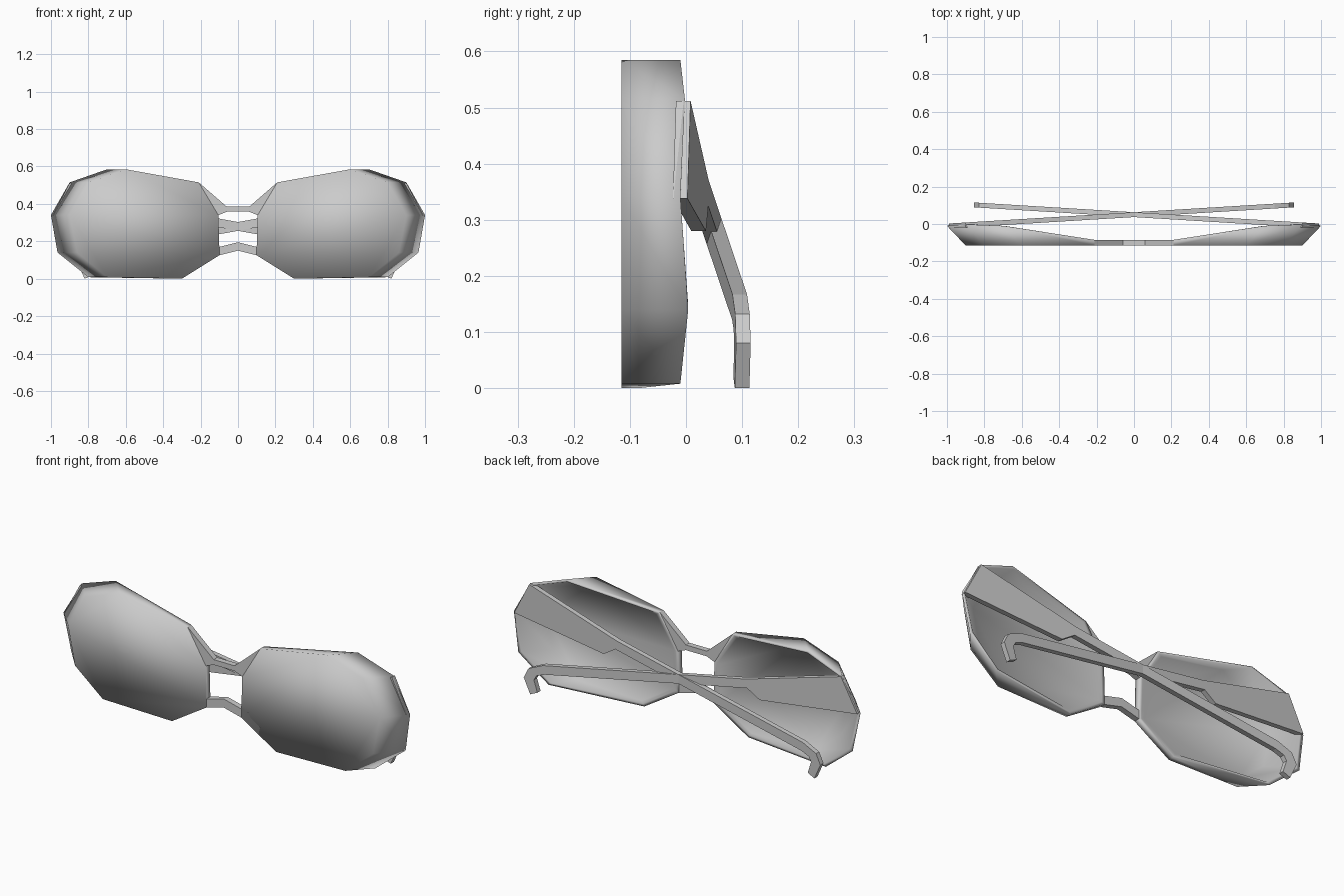
import bpy, bmesh

if "Cube" in bpy.data.objects:
    bpy.data.objects.remove(bpy.data.objects["Cube"])

FRONT, BACK = -0.115, -0.085     # faces of the thin bridge and lens plate


def make_object(name, verts, faces, smooth=False, mirror=True):
    bm = bmesh.new()
    vs = [bm.verts.new(v) for v in verts]
    for f in faces:
        bm.faces.new([vs[i] for i in f])
    bmesh.ops.recalc_face_normals(bm, faces=bm.faces)
    for f in bm.faces:
        f.smooth = smooth
    me = bpy.data.meshes.new(name)
    bm.to_mesh(me)
    bm.free()
    ob = bpy.data.objects.new(name, me)
    bpy.context.collection.objects.link(ob)
    if mirror:
        mod = ob.modifiers.new("mirror", 'MIRROR')
        mod.use_mirror_merge = False
    return ob


def loft(name, loops, smooth=False, mirror=True):
    """Join matching vertex loops into a closed solid."""
    n = len(loops[0])
    verts = [v for lp in loops for v in lp]
    last = (len(loops) - 1) * n
    faces = [list(range(n)), [last + i for i in range(n)]]
    for k in range(len(loops) - 1):
        for i in range(n):
            j = (i + 1) % n
            faces.append([k * n + i, k * n + j, (k + 1) * n + j, (k + 1) * n + i])
    return make_object(name, verts, faces, smooth, mirror)


# Lens shells: front outline (x, z), then how far each point flares at the back rim (dx, y)
outline = [
    (0.21, 0.515, 0.00, BACK), (0.60, 0.585, 0.10, -0.010),
    (0.80, 0.515, 0.10, -0.002), (0.90, 0.340, 0.10, -0.010),
    (0.86, 0.140, 0.105, 0.004), (0.70, 0.008, 0.10, -0.010),
    (0.30, 0.000, 0.00, BACK), (0.10, 0.125, 0.00, BACK),
    (0.10, 0.170, 0.00, BACK), (0.105, 0.340, 0.00, BACK),
]


def shrink(x, z, cx, s):
    return cx + (x - cx) * s, 0.30 + (z - 0.30) * s


front, rim, lip, floor = [], [], [], []
for x, z, dx, y in outline:
    front.append((x, FRONT, z))
    rim.append((x + dx, y, z))
    lx, lz = shrink(x + dx, z, 0.52, 0.96)
    lip.append((lx, y, lz))
    fx, fz = shrink(x, z, 0.50, 0.92)
    floor.append((fx, BACK - 0.003, fz))
loft("lens_shell", [front, rim, lip, floor], smooth=True)

# Bridge bars above and below the window
half_bars = {
    "upper_bridge": ([(0.21, 0.515), (0.06, 0.385)], [(0.06, 0.358), (0.105, 0.340)]),
    "lower_bridge": ([(0.10, 0.170), (0.0, 0.195)], [(0.0, 0.150), (0.10, 0.125)]),
}
for name, (top, bottom) in half_bars.items():
    left_top = [(-x, z) for x, z in reversed(top) if x > 0]
    left_bottom = [(-x, z) for x, z in reversed(bottom) if x > 0]
    pts = top + left_top + left_bottom + bottom
    loft(name, [[(x, y, z) for x, z in pts] for y in (FRONT, BACK)], mirror=False)

# Folded temples: broad root, slim arm crossing behind, hooked tip
temple = [
    (0.90, 0.512), (0.37, 0.370), (-0.75, 0.167), (-0.83, 0.132),
    (-0.856, 0.080), (-0.82, 0.0), (-0.78, 0.018), (-0.80, 0.080),
    (-0.785, 0.105), (-0.74, 0.122), (0.38, 0.325), (0.45, 0.280), (0.99, 0.338),
]
loft("temple", [[(x, 0.050 - 0.061 * x + t, z) for x, z in temple]
                for t in (-0.013, 0.013)])
